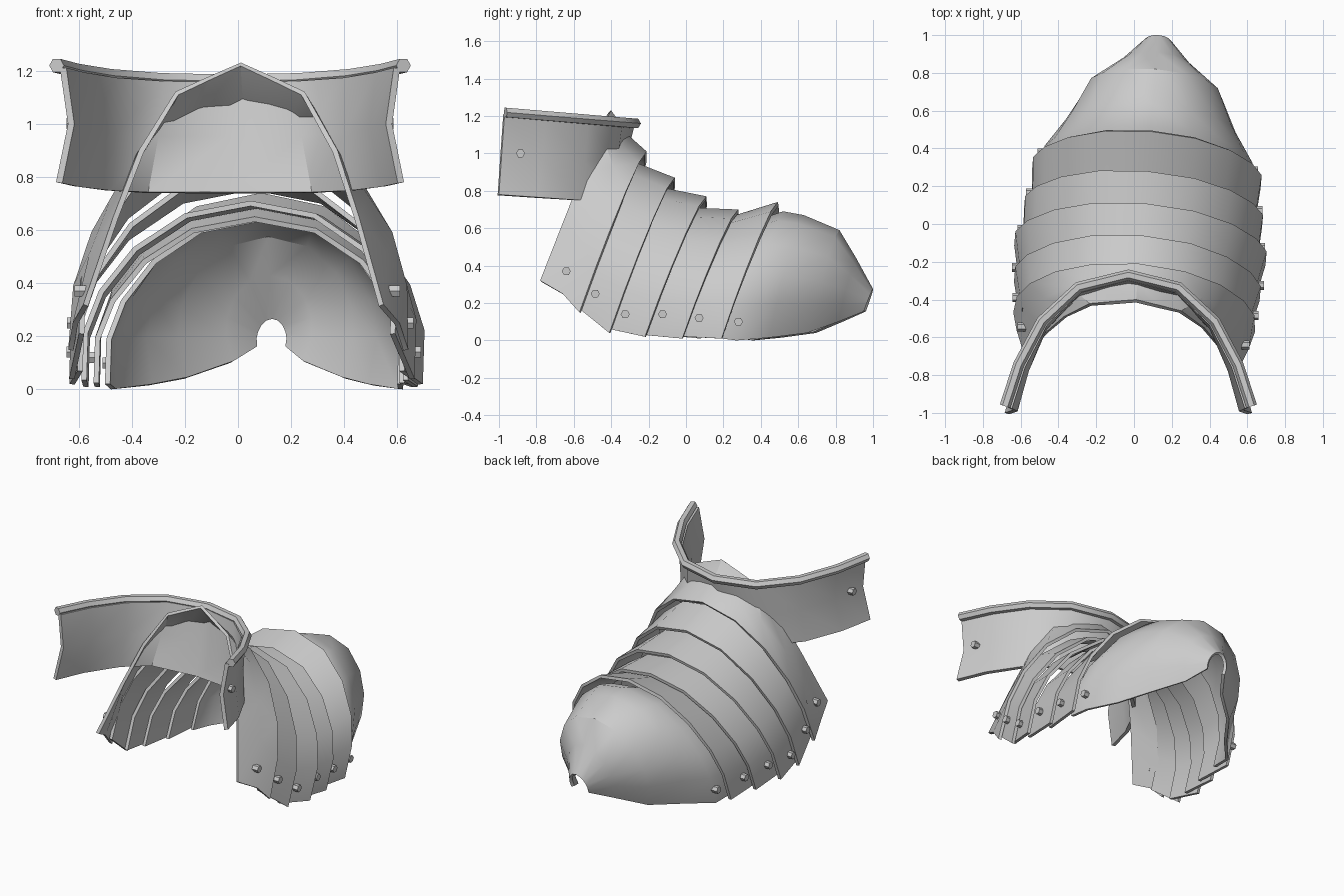
import bpy, bmesh, math
from mathutils import Vector, Matrix
from mathutils.bvhtree import BVHTree

if "Cube" in bpy.data.objects:
    bpy.data.objects.remove(bpy.data.objects["Cube"])

steel = bpy.data.materials.new("steel_grey")
steel.use_nodes = True
GREY = (0.6, 0.6, 0.6, 1)
steel.diffuse_color = GREY
steel.node_tree.nodes["Principled BSDF"].inputs["Base Color"].default_value = GREY

# Half arch sections: (share of half width, share of height), base to crown
PEAKED = [(1, 0), (.82, .36), (.66, .64), (.43, .88), (.22, .94), (0, 1)]
ROUND = [(1, 0), (1, .27), (.91, .5), (.71, .74), (.4, .93), (0, 1)]
YAW = .08  # the plates are turned slightly, so the right side sits further back


def finish(bm, name, thickness=0):
    mesh = bpy.data.meshes.new(name)
    bm.to_mesh(mesh)
    bm.free()
    mesh.materials.append(steel)
    ob = bpy.data.objects.new(name, mesh)
    bpy.context.collection.objects.link(ob)
    bpy.ops.object.select_all(action='DESELECT')
    bpy.context.view_layer.objects.active = ob
    ob.select_set(True)
    if thickness:
        mod = ob.modifiers.new("thickness", 'SOLIDIFY')
        mod.thickness = thickness
        mod.offset = -1
        bpy.ops.object.modifier_apply(modifier=mod.name)
    bpy.ops.object.shade_smooth_by_angle(angle=math.radians(35))


def loft(rows):
    bm = bmesh.new()
    grid = [[bm.verts.new(p) for p in row] for row in rows]
    for a, b in zip(grid, grid[1:]):
        for i in range(len(a) - 1):
            bm.faces.new((a[i], b[i], b[i + 1], a[i + 1]))
    bm.normal_update()
    return bm


def arch(base, crown, half, blend=1, pinch=0):
    """Tilted arch from left base (y, z) to crown (y, z), drifting sideways to the rear."""
    pts = []
    for (pw, ph), (rw, rh) in zip(PEAKED, ROUND):
        w, h = pw + (rw - pw) * blend, ph + (rh - ph) * blend
        w *= 1 - pinch * (1 - h) ** 2
        y = base[0] + (crown[0] - base[0]) * h + YAW * half * (1 - h)
        z = base[1] + (crown[1] - base[1]) * h
        pts.append((w * half, y, z))
    full = pts + [(-x, y, z) for x, y, z in reversed(pts[:-1])]
    return [(x + .045 + .085 * y, y - YAW * x, z) for x, y, z in full]


def rivets(tree, name, y, z, shift=0):
    for side, label in ((1, "left"), (-1, "right")):
        at = y if side > 0 else y + shift
        hit = tree.ray_cast(Vector((2 * side, at, z)), Vector((-side, 0, 0)))[0]
        if hit is None:
            continue
        bm = bmesh.new()
        place = Matrix.Translation(hit + Vector((.01 * side, 0, 0)))
        bmesh.ops.create_cone(bm, cap_ends=True, segments=6, radius1=.024, radius2=.024,
                              depth=.045, matrix=place @ Matrix.Rotation(math.pi / 2, 4, 'Y'))
        finish(bm, f"{name}_rivet_{label}")


def plate(name, rows, rivet):
    bm = loft(rows)
    tree = BVHTree.FromBMesh(bm)
    finish(bm, name, .02)
    rivets(tree, name, *rivet, shift=.095)


# Overlapping arched plates, front to rear
plate("front_plate", [
    arch((-.78, .32), (-.4, 1.23), .565, 0),
    arch((-.66, .25), (-.3, 1.09), .615, .5),
    arch((-.57, .15), (-.21, 1.01), .64, .9)], (-.64, .37))

LAMES = [  # front base, front crown, rear base, rear crown, half widths, rivet
    ((-.62, .21), (-.29, .96), (-.41, .04), (-.06, .87), .595, .65, (-.485, .25)),
    ((-.45, .07), (-.14, .82), (-.22, .02), (.11, .77), .615, .665, (-.325, .14)),
    ((-.28, .035), (.03, .71), (-.02, .01), (.28, .70), .615, .63, (-.125, .14)),
    ((-.09, .025), (.2, .65), (.19, .01), (.49, .74), .585, .605, (.07, .12))]
for n, (fb, fc, rb, rc, fw, rw, rivet) in enumerate(LAMES, 2):
    mid_b = [(a + b) / 2 for a, b in zip(fb, rb)]
    mid_c = [(a + b) / 2 for a, b in zip(fc, rc)]
    plate(f"plate_{n}", [arch(fb, fc, fw), arch(mid_b, mid_c, (fw + rw) / 2),
                         arch(rb, rc, rw)], rivet)

# Rear hood closing down to the tail opening
plate("rear_hood", [
    arch((.12, .02), (.4, .65), .56),
    arch((.27, 0), (.52, .69), .55),
    arch((.44, .015), (.63, .67), .48, 1, .12),
    arch((.64, .04), (.82, .59), .39, 1, .22),
    arch((.81, .1), (.91, .44), .205, 1, .3),
    arch((.95, .155), (1, .275), .075, 1, .1)], (.28, .10))

# Collar band: half paths (x, y), end to centre back
TOP = [(.64, -.97), (.57, -.75), (.45, -.52), (.26, -.34), (0, -.275)]
WAIST = [(.61, -.985), (.55, -.77), (.45, -.54), (.28, -.37), (0, -.325)]
LOW = [(.655, -1), (.59, -.79), (.47, -.56), (.32, -.42), (0, -.385)]


def band_row(path, z, slope):
    full = path + [(-x, y) for x, y in reversed(path[:-1])]
    return [(x - .03, y, z - slope * (y + 1)) for x, y in full]


bm = loft([band_row(TOP, 1.21, .08), band_row(WAIST, 1, .08), band_row(LOW, .78, .07)])
tree = BVHTree.FromBMesh(bm)
finish(bm, "collar_band", .025)
rivets(tree, "collar", -.885, 1)

# Six-sided rolled rim along the top of the collar
rim = band_row([(x * 1.02, y + .005) for x, y in TOP], 1.222, .085)
rows = []
for i, p in enumerate(rim):
    a, b = Vector(rim[max(i - 1, 0)]), Vector(rim[min(i + 1, len(rim) - 1)])
    out = (b - a).cross(Vector((0, 0, 1))).normalized()
    rows.append([Vector(p) + .029 * (math.cos(k * math.pi / 3) * out
                 + math.sin(k * math.pi / 3) * Vector((0, 0, 1))) for k in range(7)])
bm = loft(rows)
bmesh.ops.remove_doubles(bm, verts=bm.verts, dist=1e-4)
bmesh.ops.holes_fill(bm, edges=[e for e in bm.edges if e.is_boundary])
bmesh.ops.recalc_face_normals(bm, faces=bm.faces)
finish(bm, "collar_rim")
